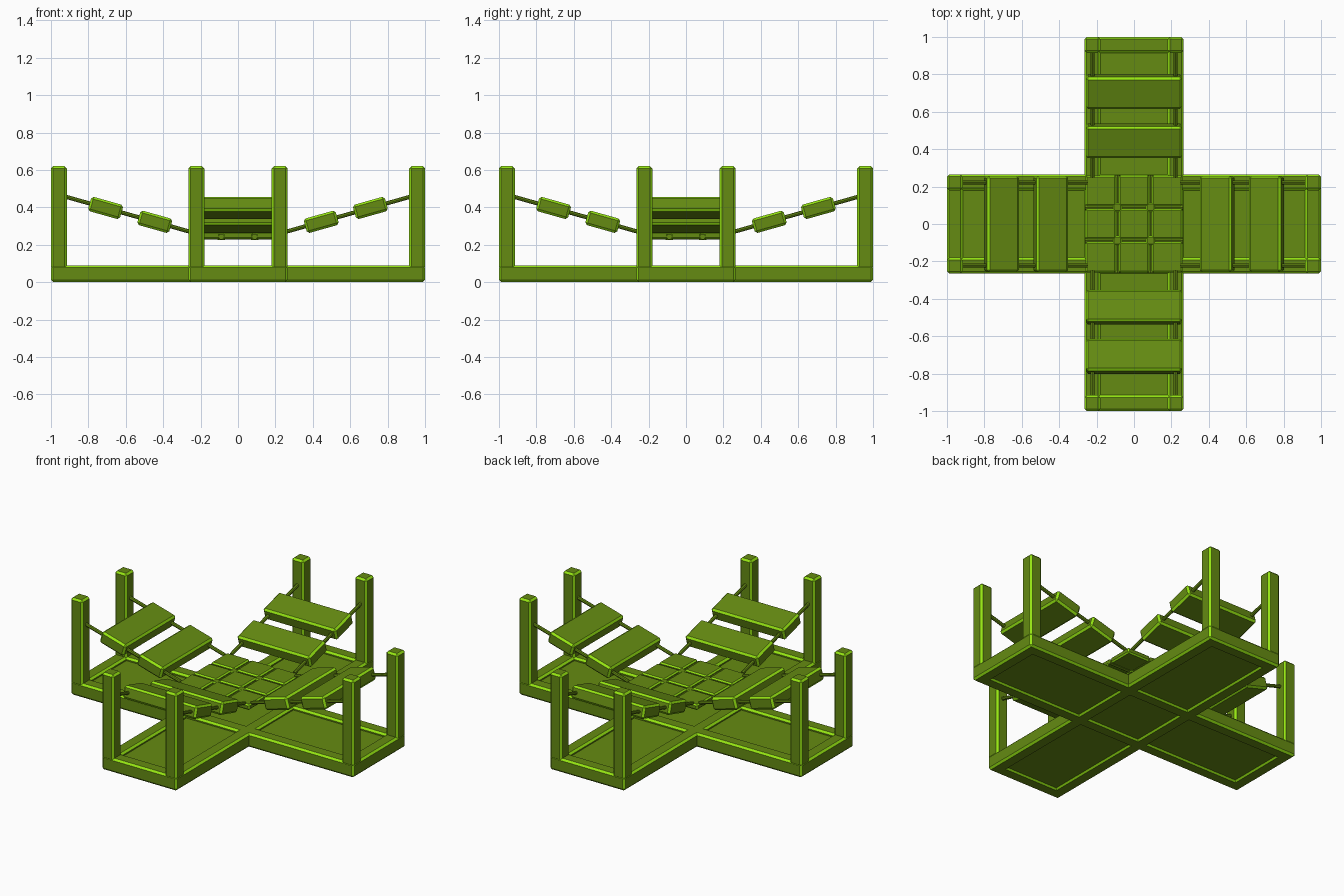
import bpy
from math import pi, atan2, hypot
from mathutils import Matrix, Vector

if "Cube" in bpy.data.objects:
    bpy.data.objects.remove(bpy.data.objects["Cube"])


def material(name, rgb):
    m = bpy.data.materials.new(name)
    m.diffuse_color = (*rgb, 1)
    m.use_nodes = True
    m.node_tree.nodes["Principled BSDF"].inputs["Base Color"].default_value = m.diffuse_color
    return m


GREEN = material("green", (0.13, 0.26, 0.006))
LIME = material("lime_edges", (0.30, 0.78, 0.006))


def finish(o, bevel):
    # flat chamfers carry the lighter edge colour
    o.data.materials.append(GREEN)
    o.data.materials.append(LIME)
    if bevel:
        b = o.modifiers.new("chamfer", 'BEVEL')
        b.width = bevel
        b.segments = 1
        b.material = 1
    return o


def box(name, centre, size, bevel=0.01, turn=0.0, tilt=0.0):
    bpy.ops.mesh.primitive_cube_add(size=1)
    o = bpy.context.object
    o.name = name
    o.data.transform(Matrix.Diagonal((*size, 1)))
    o.matrix_world = (Matrix.Rotation(turn, 4, 'Z') @ Matrix.Translation(centre)
                      @ Matrix.Rotation(-tilt, 4, 'Y'))
    return finish(o, bevel)


def rod(name, a, b, radius, turn=0.0):
    rot = Matrix.Rotation(turn, 4, 'Z')
    a, b = rot @ Vector(a), rot @ Vector(b)
    bpy.ops.mesh.primitive_cylinder_add(vertices=8, radius=radius, depth=(b - a).length)
    o = bpy.context.object
    o.name = name
    o.matrix_world = (Matrix.Translation((a + b) / 2)
                      @ (b - a).to_track_quat('Z', 'Y').to_matrix().to_4x4())
    return finish(o, 0)


W = 0.265             # half width of an arm
P = 0.085             # post and beam thickness
C = W - P / 2         # post centre line
SLOPE = atan2(0.455 - 0.272, 0.915 - 0.265)


def rope_z(x):
    return 0.272 + (x - 0.265) * (0.455 - 0.272) / (0.915 - 0.265)


# crossing base trays
for turn in (0, pi / 2):
    box("base_floor", (0, 0, 0.04), (1.9, 2 * W - 0.06, 0.06), 0, turn)
    for s in (-1, 1):
        box("base_side_beam", (0, s * C, 0.045), (2, P, 0.09), 0.012, turn)
        box("base_end_beam", (s * (1 - P / 2), 0, 0.045), (P, 2 * W, 0.09), 0.012, turn)

# four arms: posts, sloping ropes and steps
for k in range(4):
    turn = k * pi / 2
    for s in (-1, 1):
        box("post", (1 - P / 2, s * C, 0.345), (P, P, 0.55), 0.012, turn)
        rod("step_rope", (0.25, s * C, rope_z(0.25)),
            (0.93, s * C, rope_z(0.93)), 0.011, turn)
    for x in (0.445, 0.708):
        box("step", (x, 0, rope_z(x)), (0.177, 0.515, 0.08), 0.012, turn, SLOPE)

# central platform: nine tiles held by crossing rods
for i in (-1, 0, 1):
    for j in (-1, 0, 1):
        box("platform_tile", (i * 0.178, j * 0.178, 0.25), (0.162, 0.162, 0.036), 0.008)
for turn in (0, pi / 2):
    for y in (-0.089, 0.089):
        rod("platform_rod", (-0.262, y, 0.243), (0.262, y, 0.243), 0.016, turn)
for x in (-0.089, 0.089):
    for y in (-0.089, 0.089):
        box("rod_joint", (x, y, 0.245), (0.048, 0.048, 0.04), 0.006)
